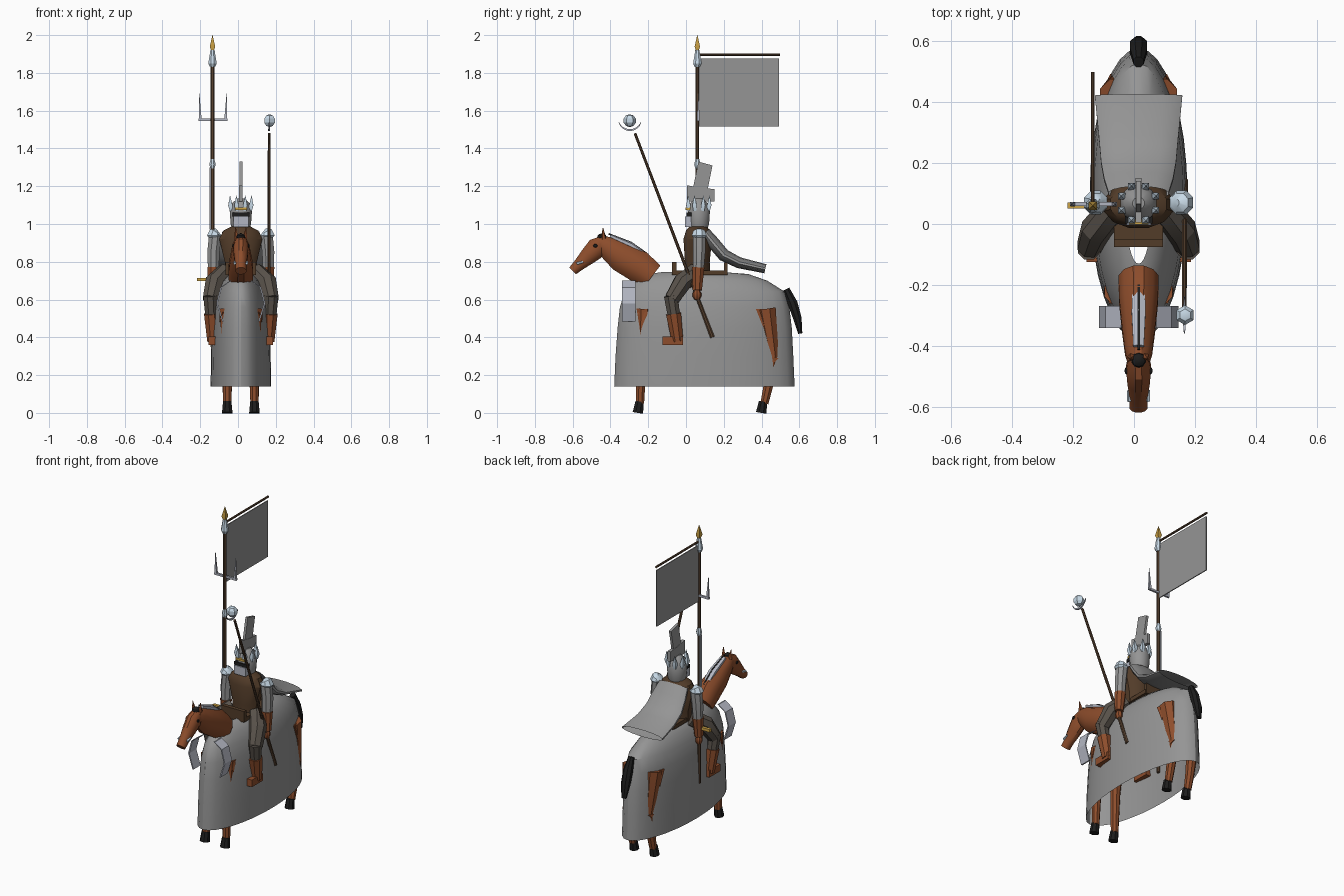
import bpy, bmesh, math
from mathutils import Vector

cube = bpy.data.objects.get("Cube")
if cube:
    bpy.data.objects.remove(cube)

CX = 0.015  # centre line of horse and rider


def material(name, r, g, b):
    m = bpy.data.materials.new(name)
    m.use_nodes = True
    m.diffuse_color = (r, g, b, 1)
    m.node_tree.nodes["Principled BSDF"].inputs["Base Color"].default_value = (r, g, b, 1)
    return m


cloth = material("grey cloth", .3, .3, .3)
hide = material("chestnut", .27, .075, .025)
leather = material("dark leather", .085, .045, .022)
trouser = material("drab wool", .1, .085, .07)
wood = material("wood", .1, .055, .03)
steel = material("bright steel", .58, .7, .8)
iron = material("pale iron", .45, .47, .54)
black = material("black", .012, .012, .012)
gold = material("gold", .6, .36, .06)


def finish(name, bm, mat):
    bmesh.ops.recalc_face_normals(bm, faces=bm.faces)
    me = bpy.data.meshes.new(name)
    bm.to_mesh(me)
    bm.free()
    me.materials.append(mat)
    me.shade_smooth()
    me.set_sharp_from_angle(angle=math.radians(32))
    ob = bpy.data.objects.new(name, me)
    bpy.context.scene.collection.objects.link(ob)
    return ob


def loft(name, rings, mat, caps=True):
    bm = bmesh.new()
    vs = [[bm.verts.new(p) for p in r] for r in rings]
    n = len(rings[0])
    for a, b in zip(vs, vs[1:]):
        for i in range(n):
            bm.faces.new((a[i], a[(i + 1) % n], b[(i + 1) % n], b[i]))
    if caps:
        bm.faces.new(vs[0])
        bm.faces.new(vs[-1])
    return finish(name, bm, mat)


def tube(name, path, radii, mat, n=8, caps=True):
    """Sweep an ellipse along a path; each radius is a number or (side, depth)."""
    pts = [Vector(p) for p in path]
    rings = []
    for i, p in enumerate(pts):
        t = (pts[min(i + 1, len(pts) - 1)] - pts[max(i - 1, 0)]).normalized()
        ref = Vector((1, 0, 0)) if abs(t.x) < .9 else Vector((0, 1, 0))
        v = t.cross(ref).normalized()
        u = v.cross(t)
        r = radii[i] if isinstance(radii, (list, tuple)) else radii
        ru, rv = r if isinstance(r, tuple) else (r, r)
        angles = [2 * math.pi * (k + .5) / n for k in range(n)]
        rings.append([p + u * ru * math.cos(a) + v * rv * math.sin(a) for a in angles])
    return loft(name, rings, mat, caps)


def box(name, lo, hi, mat):
    corners = lambda z: [(lo[0], lo[1], z), (hi[0], lo[1], z), (hi[0], hi[1], z), (lo[0], hi[1], z)]
    return loft(name, [corners(lo[2]), corners(hi[2])], mat)


def plate(name, outline, x, thick, mat):
    """Flat plate facing sideways from a (y, z) outline."""
    return loft(name, [[(x + s * thick / 2, y, z) for y, z in outline] for s in (-1, 1)], mat)


def ball(name, centre, size, mat, u=10, v=6):
    bm = bmesh.new()
    bmesh.ops.create_uvsphere(bm, u_segments=u, v_segments=v, radius=1)
    for p in bm.verts:
        p.co = Vector([c + s * k for c, s, k in zip(centre, size, p.co)])
    return finish(name, bm, mat)


# Horse cloth: stacked ovals (height, front, back, half width), open at both ends
LEVELS = [(.14, -.38, .575, .16), (.3, -.373, .568, .158), (.45, -.362, .56, .154),
          (.56, -.35, .547, .146), (.64, -.325, .525, .126), (.7, -.27, .43, .098),
          (.735, -.2, .33, .062), (.745, -.13, .2, .04)]
rings = []
for z, y0, y1, w in LEVELS:
    angles = [2 * math.pi * k / 32 for k in range(32)]
    rings.append([(CX + w * math.sin(a), (y0 + y1) / 2 + (y1 - y0) / 2 * math.cos(a), z) for a in angles])
loft("horse_cloth", rings, cloth, caps=False)


def cloth_width(y, z):
    for a, b in zip(LEVELS, LEVELS[1:]):
        if a[0] <= z <= b[0]:
            f = (z - a[0]) / (b[0] - a[0])
            _, y0, y1, w = [p + (q - p) * f for p, q in zip(a, b)]
            c = (2 * y - y0 - y1) / (y1 - y0)
            return w * math.sqrt(max(0, 1 - c * c))
    return 0


# Torn patches on both flanks
PATCHES = {"rear": [(.37, .55), (.43, .55), (.41, .45)], "front": [(-.26, .535), (-.21, .535), (-.225, .48)],
           "low": [(.455, .29), (.49, .29), (.47, .27)]}
for side, s in (("left", 1), ("right", -1)):
    for place, outline in PATCHES.items():
        rows = [[(CX + s * (cloth_width(y, z) + e), y, z) for y, z in outline] for e in (.001, .006)]
        loft(f"{side}_{place}_tear", rows, hide)

# Horse neck, head and trimmings
tube("horse_neck", [(CX, -.18, .722), (CX, -.25, .775), (CX, -.345, .825), (CX, -.42, .88), (CX, -.455, .905)],
     [(.068, .075), (.066, .088), (.056, .08), (.046, .06), (.035, .04)], hide, 12)
tube("horse_head", [(CX, -.425, .915), (CX, -.47, .875), (CX, -.515, .832), (CX, -.565, .785), (CX, -.6, .752)],
     [(.032, .03), (.042, .058), (.038, .048), (.03, .033), (.03, .026)], hide, 12)
tube("mane", [(CX, -.4, .936), (CX, -.29, .888), (CX, -.2, .825)], [(.02, .012), (.026, .016), (.024, .012)], iron, 6)
tube("mane_ridge", [(CX, -.41, .948), (CX, -.29, .902), (CX, -.2, .838)], .006, black, 4)
ball("forelock", (CX, -.445, .93), (.025, .025, .02), black)
tube("nose_guard", [(CX, -.525, .868), (CX, -.585, .8)], [(.022, .005), (.016, .005)], hide, 4)
tube("tail", [(CX, .53, .655), (CX, .565, .58), (CX, .59, .5), (CX, .605, .42)],
     [(.018, .02), (.03, .028), (.03, .024), (.016, .012)], black)

for side, s in (("left", 1), ("right", -1)):
    X = lambda d: CX + s * d
    tube(f"{side}_ear", [(X(.022), -.435, .92), (X(.028), -.44, .98)], [.014, .002], hide, 5)
    ball(f"{side}_eye", (X(.04), -.48, .885), (.006, .012, .01), black, 8, 4)
    tube(f"{side}_bit", [(X(.031), -.545, .8), (X(.031), -.58, .79)], .007, steel, 5)
    # Chest drape
    curve = [(.05, .7), (.1, .665), (.122, .58), (.092, .485)]
    loft(f"{side}_chest_drape", [[(X(d + e), y, z) for e, y in
         ((0, -.34), (.008, -.34), (.008, -.268), (0, -.268))] for d, z in curve], iron)
    # Horse legs and hooves
    tube(f"{side}_fore_leg", [(X(.07), -.22, .55), (X(.07), -.235, .3), (X(.072), -.243, .05)], [.045, .03, .023], hide)
    tube(f"{side}_hind_leg", [(X(.07), .42, .55), (X(.07), .46, .3), (X(.072), .435, .14), (X(.072), .415, .05)],
         [.06, .034, .027, .023], hide)
    for part, y in (("fore", -.245), ("hind", .408)):
        tube(f"{side}_{part}_hoof", [(X(.072), y, .06), (X(.072), y - .01, 0)], [.024, .03], black)
    # Rider legs
    tube(f"{side}_thigh", [(X(.08), .05, .745), (X(.14), -.02, .69), (X(.162), -.075, .6)],
         [.05, .052, .042], trouser)
    tube(f"{side}_shin", [(X(.162), -.08, .62), (X(.155), -.062, .5)], [.04, .034], trouser)
    tube(f"{side}_boot", [(X(.155), -.066, .525), (X(.147), -.045, .38)], [.043, .033], hide)
    box(f"{side}_foot", (X(.145) - .026, -.125, .36), (X(.145) + .026, -.015, .405), hide)
    # Rider arms
    tube(f"{side}_upper_arm", [(X(.135), .07, .945), (X(.145), .07, .85), (X(.145), .065, .75)],
         [.036, .035, .031], cloth)
    tube(f"{side}_forearm", [(X(.145), .065, .77), (X(.148), .06, .65)], [.035, .026], hide)
    ball(f"{side}_hand", (X(.148), .058, .625), (.022, .024, .03), hide, 8, 5)
    tube(f"{side}_shoulder_guard", [(X(.135), .07, .925), (X(.14), .07, .94), (X(.135), .07, .96), (X(.125), .07, .968)],
         [.03, .042, .033, .012], steel)

# Rider torso and cape
tube("tunic", [(CX, .06, .73), (CX, .06, .8), (CX, .062, .92), (CX, .065, .965), (CX, .065, .99)],
     [(.085, .07), (.088, .068), (.118, .078), (.095, .066), (.045, .045)], leather, 12)
tube("cape", [(CX, .1, .955), (CX, .145, .9), (CX, .2, .835), (CX, .28, .795), (CX, .42, .763)],
     [(.1, .03), (.115, .034), (.125, .034), (.132, .03), (.146, .025)], cloth, 16, caps=False)

# Saddle
box("saddle_seat", (CX - .08, -.07, .73), (CX + .08, .215, .755), leather)
box("saddle_pommel", (CX - .08, -.075, .73), (CX + .08, -.05, .8), leather)
box("saddle_cantle", (CX - .075, .2, .73), (CX + .075, .22, .795), leather)

# Helmet, mask, crown and crest
tube("helmet", [(CX, .068, .965), (CX, .068, 1.0), (CX, .068, 1.07), (CX, .068, 1.11), (CX, .068, 1.135)],
     [.045, .056, .061, .048, .02], cloth, 12)
box("face_mask", (CX - .04, -.004, .985), (CX + .04, .03, 1.04), iron)
box("visor_slit", (CX - .045, .002, 1.04), (CX + .045, .03, 1.06), black)
box("brow_band", (CX - .032, -.002, 1.075), (CX + .032, .03, 1.088), gold)
for k in range(8):
    a = 2 * math.pi * (k + .5) / 8
    c, d = math.cos(a), math.sin(a)
    tube(f"crown_spike_{k + 1}", [(CX + .054 * c, .068 + .054 * d, 1.07), (CX + .06 * c, .068 + .06 * d, 1.1),
         (CX + .062 * c, .068 + .062 * d, 1.15)], [.012, .016, .001], steel, 4)
plate("crest_base", [(.005, 1.12), (.15, 1.12), (.15, 1.185), (.085, 1.19), (.005, 1.205)], CX, .02, cloth)
plate("crest_plume", [(.035, 1.18), (.11, 1.16), (.14, 1.31), (.066, 1.33)], CX, .016, cloth)

# Banner pole with fittings
PX, PY = -.135, .06
pole = lambda name, zs, radii, mat, n=8: tube(name, [(PX, PY, z) for z in zs], radii, mat, n)
pole("banner_pole", (.35, 1.86), .0105, wood)
pole("pole_collar", (1.295, 1.315, 1.345), [.012, .018, .011], steel)
pole("pole_ferrule", (1.83, 1.85, 1.92), [.014, .024, .012], steel)
pole("finial", (1.91, 1.94, 2.0), [.008, .02, .001], gold, 4)
box("pole_plate", (PX - .015, PY - .008, .97), (PX - .008, PY + .008, 1.3), iron)
tube("banner_bar", [(PX, PY, 1.897), (PX, .497, 1.897)], .007, wood)
plate("banner", [(.068, 1.515), (.493, 1.515), (.493, 1.875), (.068, 1.875)], PX, .006, cloth)
tube("prong_bar", [(PX - .075, PY + .005, 1.552), (PX + .08, PY + .005, 1.552)], .009, iron, 4)
for side, d in (("left", .075), ("right", -.07)):
    tube(f"{side}_prong", [(PX + d * .93, PY + .005, 1.55), (PX + d, PY + .005, 1.69)], [.011, .001], iron, 4)
box("gold_hilt", (-.217, PY - .01, .697), (-.14, PY + .01, .715), gold)

# Mace with faceted head and crescent
MX = .165
tube("mace_shaft", [(MX, -.27, 1.48), (MX, .03, .69), (MX, .14, .4)], [.008, .009, .013], wood)
ball("mace_head", (MX + .002, -.298, 1.547), (.034, .034, .034), steel, 6, 5)
arc = [math.radians(200 + 140 * k / 8) for k in range(9)]
tube("mace_crescent", [(MX, -.297 + .063 * math.cos(a), 1.56 + .063 * math.sin(a)) for a in arc],
     [.008 - .0014 * abs(k - 4) for k in range(9)], iron, 4)
